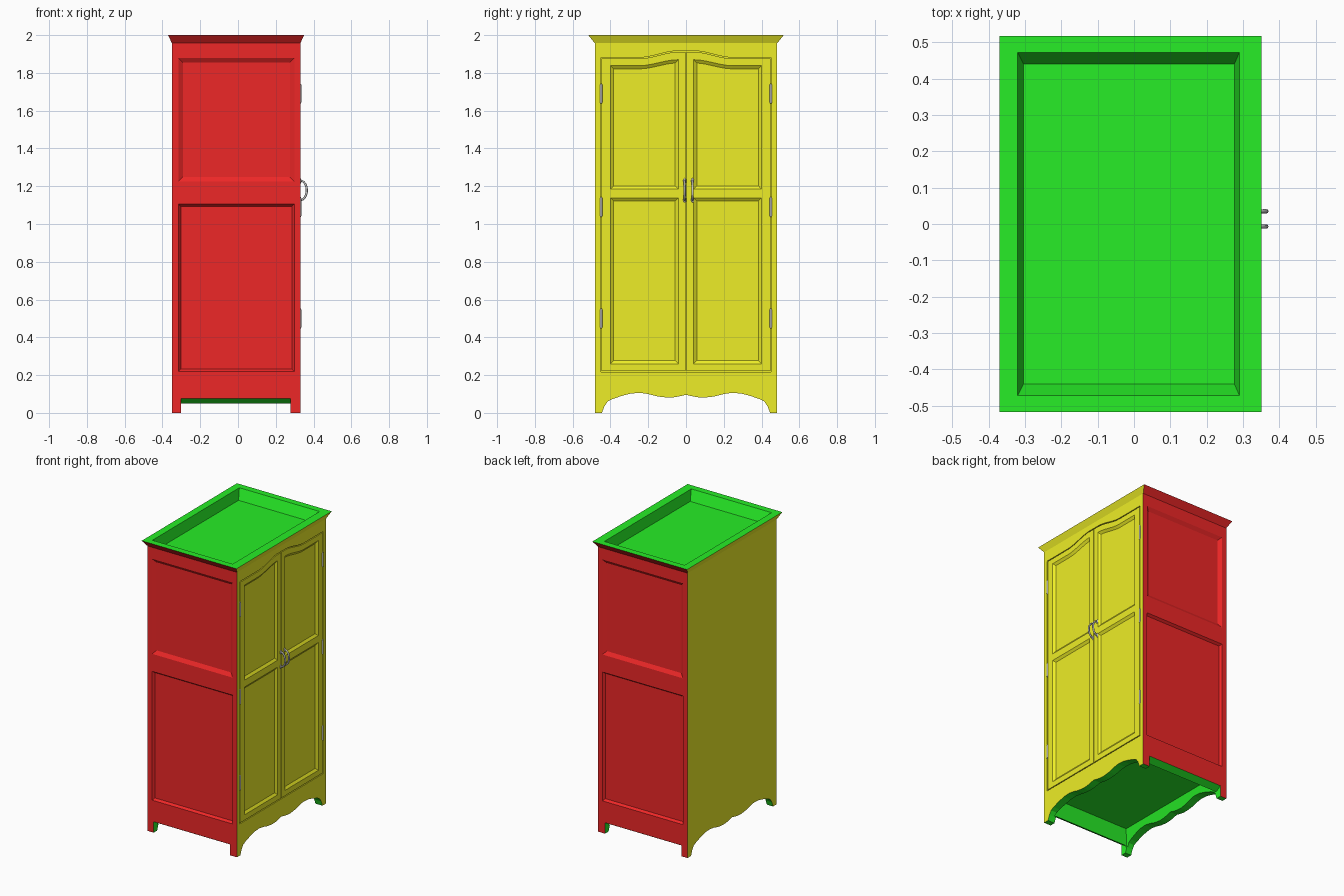
import bpy, bmesh, math

if "Cube" in bpy.data.objects:
    bpy.data.objects.remove(bpy.data.objects["Cube"])

X0, X1, Y = -0.35, 0.33, 0.483      # back, door face, half width
CROWN_Z, TOP_BASE = 1.957, 1.925


def material(name, color):
    m = bpy.data.materials.new(name)
    m.diffuse_color = color
    m.use_nodes = True
    m.node_tree.nodes["Principled BSDF"].inputs["Base Color"].default_value = m.diffuse_color
    return m


MATS = [material("door_yellow", (0.85, 0.85, 0.02, 1)),
        material("side_red", (0.85, 0.02, 0.02, 1)),
        material("level_green", (0.02, 0.85, 0.02, 1))]


def loft(name, rings):
    """Closed solid through rings of equal point count."""
    bm = bmesh.new()
    vs = [[bm.verts.new(p) for p in r] for r in rings]
    n = len(rings[0])
    for a, b in zip(vs, vs[1:]):
        for i in range(n):
            bm.faces.new((a[i], a[(i + 1) % n], b[(i + 1) % n], b[i]))
    bm.faces.new(vs[0])
    bm.faces.new(vs[-1])
    bmesh.ops.recalc_face_normals(bm, faces=bm.faces)
    me = bpy.data.meshes.new(name)
    bm.to_mesh(me)
    bm.free()
    ob = bpy.data.objects.new(name, me)
    bpy.context.collection.objects.link(ob)
    return ob


def rect(x0, x1, y0, y1, z):
    return [(x0, y0, z), (x1, y0, z), (x1, y1, z), (x0, y1, z)]


def along_x(profile, x0, x1):
    return [[(x, y, z) for y, z in profile] for x in (x0, x1)]


def cut(target, rings):
    c = loft("cutter", rings)
    c.hide_render = True
    m = target.modifiers.new("cut", 'BOOLEAN')
    m.operation, m.solver, m.object = 'DIFFERENCE', 'EXACT', c
    bpy.context.view_layer.objects.active = target
    bpy.ops.object.modifier_apply(modifier=m.name)
    bpy.data.objects.remove(c)


def arch(y):
    """0 at the outer door edge, 1 at the middle of the cabinet."""
    t = min(1, max(0, (0.25 - abs(y)) / 0.21))
    return t * t * (3 - 2 * t)


# cabinet body
body = loft("cabinet_body", [rect(X0, X1, -Y, Y, 0), rect(X0, X1, -Y, Y, TOP_BASE)])

# scalloped front and back skirt, leaving feet
half = [(0.445, 0), (0.432, 0.035), (0.415, 0.06), (0.39, 0.073), (0.34, 0.09),
        (0.29, 0.103), (0.24, 0.106), (0.2, 0.1), (0.15, 0.087), (0.1, 0.081),
        (0.06, 0.083), (0.025, 0.09)]
wave = [(0.445, -0.1)] + half + [(0, 0.096)] + [(-y, z) for y, z in reversed(half)] + [(-0.445, -0.1)]
cut(body, along_x(wave, -0.6, 0.6))

# side skirts with sloping underside
side = [(-0.6, -0.1), (0.6, -0.1), (0.6, 0.143), (0.44, 0.05), (-0.44, 0.05), (-0.6, 0.143)]
cut(body, along_x(side, -0.303, 0.277))

# hollow below the floor
cut(body, [rect(-0.31, 0.29, -0.443, 0.443, 0.04), rect(-0.28, 0.26, -0.41, 0.41, 0.15)])

# recessed side panels
for s in (-1, 1):
    for z0, z1, d in ((1.225, 1.878, 0.024), (0.22, 1.105, 0.012)):
        rings = []
        for i, y in ((0, Y + 0.02), (0, Y), (d, Y - 0.016)):
            a, b = -0.315 + i, 0.298 - i
            rings.append([(a, s * y, z0 + i), (b, s * y, z0 + i),
                          (b, s * y, z1 - i), (a, s * y, z1 - i)])
        cut(body, rings)

# recessed door panels, the upper ones with an arched top
for s in (-1, 1):
    for z0, z1, rise in ((1.185, 1.838, 0.032), (0.26, 1.138, 0)):
        rings = []
        for i, x in ((0, X1 + 0.02), (0, X1), (0.017, X1 - 0.012)):
            a, b = 0.04 + i, 0.4 - i
            ys = [a + (b - a) * k / 14 for k in range(15)] if rise else [a, b]
            pts = [(b, z0 + i), (a, z0 + i)] + [(y, z1 - i + rise * arch(y)) for y in ys]
            rings.append([(x, s * y, z) for y, z in pts])
        cut(body, rings)

# door gaps
G = 0.003


def gap(y0, y1, z0, z1):
    cut(body, along_x([(y0, z0), (y1, z0), (y1, z1), (y0, z1)], X1 - 0.008, X1 + 0.02))


for y, top in ((-0.45, 1.878), (0, 1.913), (0.45, 1.878)):
    gap(y - G, y + G, 0.218, top)
gap(-0.45, 0.45, 0.22 - G, 0.22 + G)
ys = [-0.45 + 0.9 * k / 40 for k in range(41)]
line = [(y, 1.878 + 0.036 * arch(y)) for y in ys]
cut(body, along_x([(y, z - G) for y, z in line] + [(y, z + G) for y, z in reversed(line)],
                  X1 - 0.008, X1 + 0.02))

# crown moulding with sunken top
crown = loft("crown_moulding", [
    rect(X0, X1, -Y, Y, TOP_BASE), rect(X0, X1, -Y, Y, CROWN_Z),
    rect(-0.37, 0.35, -0.517, 0.517, 2.0), rect(-0.32, 0.29, -0.472, 0.472, 2.0),
    rect(-0.304, 0.276, -0.44, 0.44, 1.93)])

# colour by side of the cabinet
for ob in (body, crown):
    me = ob.data
    me.materials.clear()
    for m in MATS:
        me.materials.append(m)
    for p in me.polygons:
        c, n = p.center, p.normal
        near_x = c.x > X1 - 0.017 or c.x < X0 + 0.005
        near_y = abs(c.y) > Y - 0.018
        low = c.z < 0.16 and n.z < -0.05
        if ob is crown and n.z > -0.1 and (c.z > 1.96 or n.z > 0.1):
            k = 2
        elif low or not (near_x or near_y):
            k = 2
        elif near_x and near_y:
            k = 0 if abs(n.x) > abs(n.y) else 1
        else:
            k = 0 if near_x else 1
        p.material_index = k

# hinges
for s in (-1, 1):
    for z in (0.5, 1.09, 1.69):
        bpy.ops.mesh.primitive_cylinder_add(vertices=12, radius=0.006, depth=0.095,
                                            location=(X1, s * 0.449, z))
        bpy.context.object.name = "hinge"
        for dz in (-0.048, 0.048):
            bpy.ops.mesh.primitive_uv_sphere_add(segments=10, ring_count=6, radius=0.005,
                                                 location=(X1, s * 0.449, z + dz))
            bpy.context.object.name = "hinge_finial"

# bow handles
for y in (-0.007, 0.035):
    cu = bpy.data.curves.new("door_handle", 'CURVE')
    cu.dimensions, cu.bevel_depth, cu.bevel_resolution = '3D', 0.006, 2
    cu.use_fill_caps = True
    sp = cu.splines.new('POLY')
    sp.points.add(16)
    for k, p in enumerate(sp.points):
        t = math.pi * k / 16
        p.co = (X1 + 0.034 * math.sin(t), y, 1.178 + 0.052 * math.cos(t), 1)
        p.radius = 0.75 + 0.25 * math.sin(t)
    bpy.context.collection.objects.link(bpy.data.objects.new("door_handle", cu))
    for dz in (-0.05, 0.05):
        bpy.ops.mesh.primitive_uv_sphere_add(segments=12, ring_count=8, radius=1,
                                             location=(X1, y, 1.178 + dz))
        plate = bpy.context.object
        plate.name = "handle_plate"
        plate.scale = (0.006, 0.008, 0.015)
        bpy.ops.object.shade_smooth()
